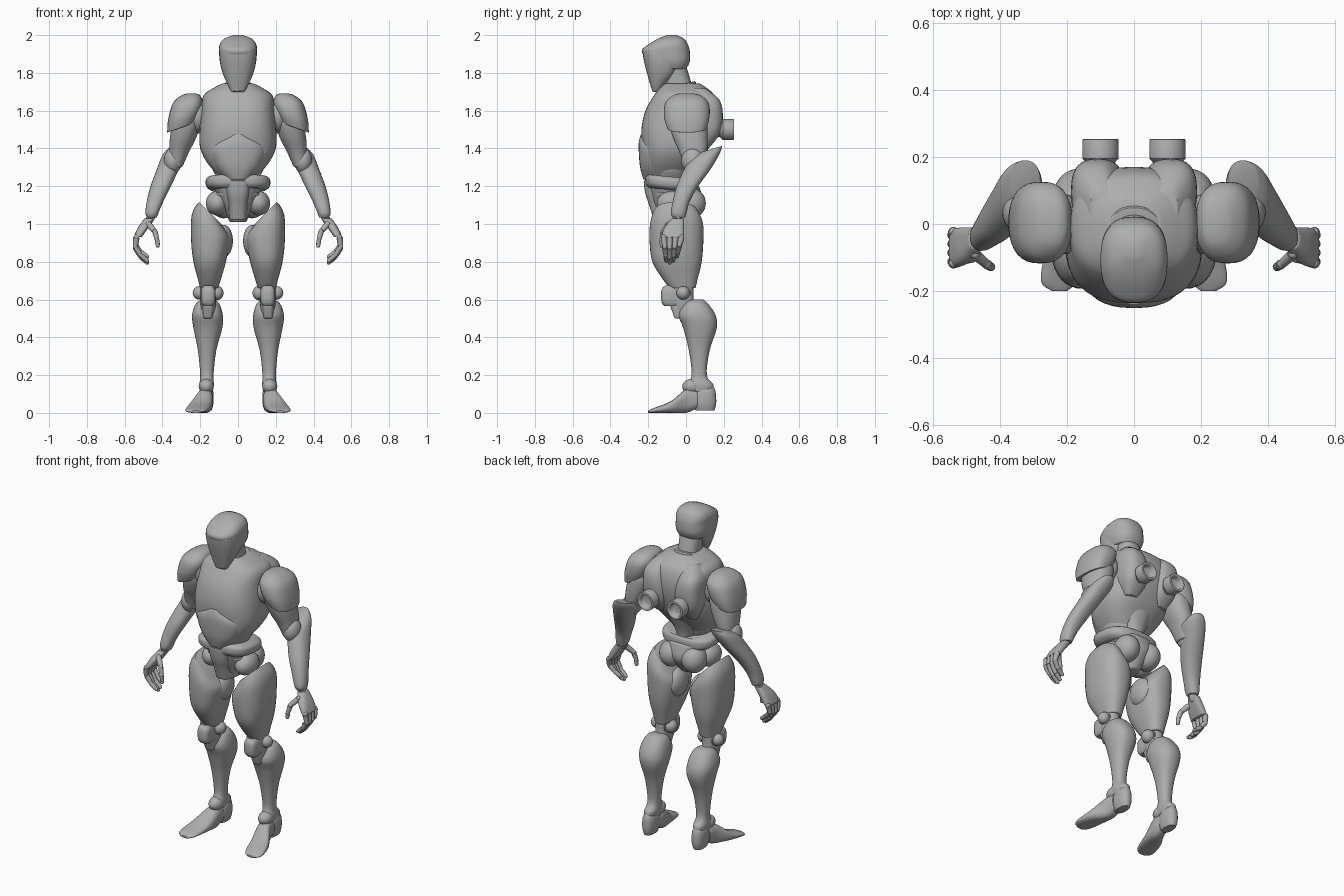
import bpy, bmesh
from math import cos, sin, pi, radians
from mathutils import Vector, Matrix

default_cube = bpy.data.objects.get("Cube")
if default_cube:
    bpy.data.objects.remove(default_cube, do_unlink=True)

grey = bpy.data.materials.new("plain grey")
grey.use_nodes = True
tone = (.42, .42, .42, 1)
grey.diffuse_color = tone
grey.node_tree.nodes["Principled BSDF"].inputs["Base Color"].default_value = tone
parts = []


def finish(name, bm, mirrored):
    """Turn a bmesh into a named part, mirrored to the other side if asked."""
    bmesh.ops.recalc_face_normals(bm, faces=bm.faces[:])
    mesh = bpy.data.meshes.new(name)
    bm.to_mesh(mesh)
    bm.free()
    mesh.materials.append(grey)
    part = bpy.data.objects.new(name, mesh)
    bpy.context.scene.collection.objects.link(part)
    if mirrored:
        part.modifiers.new("other side", 'MIRROR')
    parts.append(part)
    return part


def blend_rows(rows, steps):
    """Smoothly interpolate cross-section rows."""
    result = []
    last = len(rows) - 1
    for i in range(last):
        a, b, c, d = (rows[max(0, min(last, i + k))] for k in (-1, 0, 1, 2))
        for s in range(steps):
            t = s / steps
            smooth = lambda p, q, r, w: q + t * ((r - p) + t * (
                (2 * p - 5 * q + 4 * r - w) + t * (3 * (q - r) + w - p))) / 2
            result.append([smooth(*values) for values in zip(a, b, c, d)])
    return result + [rows[-1]]


def loft(name, rows, axis='Z', power=2.3, steps=4, sides=36, mirrored=True, edge=.007):
    """Skin rounded sections: (position, u min, u max, v min, v max, u slope, v slope)."""
    rows = [list(row) + [0] * (7 - len(row)) for row in rows]
    bm = bmesh.new()
    rings = []
    for pos, u0, u1, v0, v1, slope_u, slope_v in blend_rows(rows, steps):
        ring = []
        for k in range(sides):
            angle = 2 * pi * k / sides
            c, s = cos(angle), sin(angle)
            u = (u1 - u0) / 2 * abs(c) ** (2 / power) * (1 if c > 0 else -1)
            v = (v1 - v0) / 2 * abs(s) ** (2 / power) * (1 if s > 0 else -1)
            t = pos + slope_u * u + slope_v * v
            u, v = u + (u0 + u1) / 2, v + (v0 + v1) / 2
            ring.append(bm.verts.new((u, v, t) if axis == 'Z' else (u, t, v)))
        rings.append(ring)
    for low, high in zip(rings, rings[1:]):
        for k in range(sides):
            n = (k + 1) % sides
            bm.faces.new((low[k], low[n], high[n], high[k]))
    bm.faces.new(rings[0])
    bm.faces.new(rings[-1])
    bmesh.ops.recalc_face_normals(bm, faces=bm.faces[:])
    sharp = [e for e in bm.edges if e.calc_face_angle(0) > radians(45)]
    if sharp and edge:
        bmesh.ops.bevel(bm, geom=sharp, offset=edge, segments=2, profile=.5,
                        affect='EDGES', clamp_overlap=True)
    return finish(name, bm, mirrored)


def centre(name, rows, **options):
    """Loft on the middle plane: (height, half width, front, back, v slope)."""
    full = [(z, -w, w, y0, y1, 0, *slope) for z, w, y0, y1, *slope in rows]
    return loft(name, full, mirrored=False, **options)


def ball(name, place, radii):
    bm = bmesh.new()
    bmesh.ops.create_uvsphere(bm, u_segments=28, v_segments=16, radius=1,
                              matrix=Matrix.LocRotScale(Vector(place), None, Vector(radii)))
    return finish(name, bm, True)


def rods(name, points, radius):
    """Jointed chain of tapering rods with a round joint at each point."""
    bm = bmesh.new()
    points = [Vector(p) for p in points]
    for i, point in enumerate(points):
        size = radius * (1 - .1 * i)
        bmesh.ops.create_uvsphere(bm, u_segments=14, v_segments=8, radius=size * .95,
                                  matrix=Matrix.Translation(point))
        if i + 1 < len(points):
            span = points[i + 1] - point
            turn = span.to_track_quat('Z', 'Y').to_matrix().to_4x4()
            bmesh.ops.create_cone(bm, cap_ends=True, segments=14, radius1=size * 1.08,
                                  radius2=size * .9, depth=span.length * .8,
                                  matrix=Matrix.Translation(point + span / 2) @ turn)
    return finish(name, bm, True)


# Head: helmet shell, face mask tucked under the brow, and neck
centre("helmet", [(1.82, .08, -.17, 0), (1.86, .096, -.2, .02), (1.915, .1, -.235, .02),
                  (1.95, .097, -.2, .01), (1.98, .075, -.15, -.01), (2, .025, -.1, -.05)],
       power=2.5)
centre("face_mask", [(1.7, .035, -.178, -.14), (1.74, .056, -.19, -.11),
                     (1.8, .082, -.207, -.05), (1.86, .096, -.222, -.03),
                     (1.91, .097, -.23, -.05)], power=2.5)
centre("neck", [(1.66, .07, -.12, .05), (1.74, .062, -.11, .03), (1.84, .065, -.11, 0)])
centre("collar", [(1.7, .092, -.145, .06, .25), (1.735, .083, -.13, .05, .25)])

# Torso: chest shell, belly plate, shoulder blades and back thrusters
centre("chest", [(1.24, .09, -.2, 0), (1.32, .16, -.22, .06), (1.4, .2, -.23, .12),
                 (1.5, .203, -.236, .16), (1.6, .193, -.215, .17), (1.68, .183, -.17, .15),
                 (1.72, .13, -.14, .11), (1.745, .08, -.11, .07)], power=2.6, sides=48)
centre("belly_plate", [(1.235, .07, -.225, 0), (1.3, .125, -.243, 0), (1.38, .155, -.25, 0),
                       (1.43, .135, -.25, 0), (1.475, .05, -.24, 0)], power=2.5)
loft("shoulder_blade", [(1.4, .06, .14, .05, .12), (1.48, .03, .18, .03, .18),
                        (1.58, .03, .188, 0, .195), (1.66, .05, .18, 0, .175),
                        (1.72, .06, .13, 0, .1)], power=2.6)
loft("thruster", [(.1, .06, .14, 1.46, 1.54), (.18, .06, .14, 1.46, 1.54),
                  (.195, .046, .154, 1.445, 1.555), (.254, .046, .154, 1.445, 1.555),
                  (.254, .06, .14, 1.46, 1.54), (.22, .065, .135, 1.465, 1.535)],
     axis='Y', power=2, steps=1, edge=.004)

# Waist and pelvis
centre("waist", [(1.15, .12, -.18, 0), (1.22, .1, -.18, .01), (1.29, .135, -.19, .03),
                 (1.36, .13, -.19, .03)])
centre("lower_back", [(1.17, .03, -.1, .06), (1.25, .06, -.1, .05), (1.38, .11, -.1, .1)])
centre("belt", [(1.18, .145, -.2, .05, -.1), (1.2, .168, -.215, .06, -.1),
                (1.235, .17, -.215, .06, -.1), (1.25, .15, -.2, .05, -.1)], power=2.8)
centre("pelvis", [(1.01, .045, -.13, .02), (1.06, .065, -.16, .06), (1.12, .1, -.18, .09),
                  (1.2, .13, -.2, .07)], power=2.4)
centre("groin_plate", [(1.02, .045, -.17, -.05), (1.1, .05, -.195, -.05),
                       (1.16, .062, -.215, -.05), (1.23, .07, -.225, -.05)], power=3)
ball("buttock", (.075, .025, 1.11), (.07, .08, .08))
ball("hip_joint", (.11, -.07, 1.11), (.06, .085, .065))

# Thigh with slanted top and an inner pad
loft("thigh", [(.66, .105, .2, -.085, .05), (.71, .09, .213, -.125, .062),
               (.8, .064, .236, -.178, .083), (.91, .043, .248, -.193, .092),
               (1, .055, .245, -.19, .09, .5), (1.06, .09, .205, -.17, .06, 1)], power=2.4)
ball("inner_thigh_pad", (.075, -.03, .91), (.048, .08, .085))

# Knee: hinge drum, cap and strut
rods("knee_hinge", [(.115, -.015, .635), (.205, -.015, .635)], .042)
loft("knee_core", [(.52, .125, .19, -.05, .06), (.6, .115, .2, -.08, .04),
                   (.7, .115, .2, -.08, .04)])
loft("knee_cap", [(.565, .13, .185, -.115, -.03), (.59, .12, .195, -.13, -.03),
                  (.65, .12, .195, -.13, -.03), (.675, .135, .18, -.11, -.03)], power=3.2)
loft("knee_strut", [(.5, .135, .185, -.06, .05), (.57, .125, .19, -.085, .05)], power=4)

# Shin and ankle
loft("shin", [(.11, .135, .2, .02, .14), (.15, .128, .205, .005, .145),
              (.2, .13, .2, .03, .11), (.33, .115, .212, .015, .125),
              (.45, .083, .236, -.015, .163), (.52, .081, .243, -.04, .155),
              (.58, .1, .222, -.01, .115), (.6, .13, .19, .02, .09)])
ball("ankle_joint", (.168, .03, .14), (.04, .05, .04))

# Foot: wedge toe and rounded heel
loft("foot", [(-.2, .2, .245, 0, .012), (-.17, .17, .278, 0, .026),
              (-.08, .145, .262, 0, .062), (0, .132, .22, 0, .125),
              (.06, .135, .205, .025, .12)], axis='Y', power=2.5)
loft("heel", [(.012, .14, .195, .05, .15), (.05, .13, .205, .035, .16),
              (.11, .13, .205, .04, .157), (.14, .145, .19, .07, .145)])

# Shoulder and upper arm
loft("shoulder_pad", [(1.51, .225, .375, -.1, .11, -.35), (1.57, .2, .37, -.117, .125, -.2),
                      (1.64, .185, .345, -.11, .12), (1.68, .2, .3, -.07, .08),
                      (1.692, .225, .265, -.03, .03)], power=2.5)
ball("shoulder_joint", (.21, 0, 1.57), (.06, .09, .09))
loft("upper_arm", [(1.3, .295, .37, -.01, .09), (1.38, .26, .365, -.035, .11),
                   (1.46, .22, .36, -.07, .115), (1.54, .2, .345, -.09, .11),
                   (1.6, .22, .32, -.07, .08)])

# Forearm and elbow
loft("forearm", [(1.035, .43, .483, -.07, -.005), (1.06, .42, .49, -.08, .003),
                 (1.12, .395, .483, -.07, .02), (1.2, .355, .463, -.05, .065),
                 (1.29, .312, .43, -.01, .13), (1.36, .275, .402, .02, .18, 0, .2),
                 (1.395, .28, .37, .07, .19, 0, .3)])
ball("elbow_pad", (.345, .035, 1.335), (.048, .06, .068))

# Hand: palm, four fingers and thumb
rods("wrist", [(.455, -.04, 1.06), (.468, -.045, 1.02)], .024)
loft("palm", [(1.03, .445, .495, -.075, -.01), (.98, .475, .53, -.115, -.01),
              (.93, .51, .553, -.13, -.012)], power=3)
for i, finger in enumerate(("index", "middle", "ring", "little")):
    y = -.117 + .031 * i
    reach = (1, 1.08, 1, .82)[i]
    curl = [(.538, .93), (.544, .88), (.516, .835), (.48, .805)]
    rods(finger + "_finger", [(x, y + .1 * (z - .93) * (i - 1), .93 + (z - .93) * reach)
                              for x, z in curl], .0155)
rods("thumb", [(.475, -.09, 1), (.44, -.12, .96), (.428, -.128, .915), (.425, -.128, .885)],
     .0155)

# Smooth shading with crisp panel edges
bpy.ops.object.select_all(action='DESELECT')
for part in parts:
    part.select_set(True)
bpy.context.view_layer.objects.active = parts[0]
bpy.ops.object.shade_smooth_by_angle(angle=radians(40))
